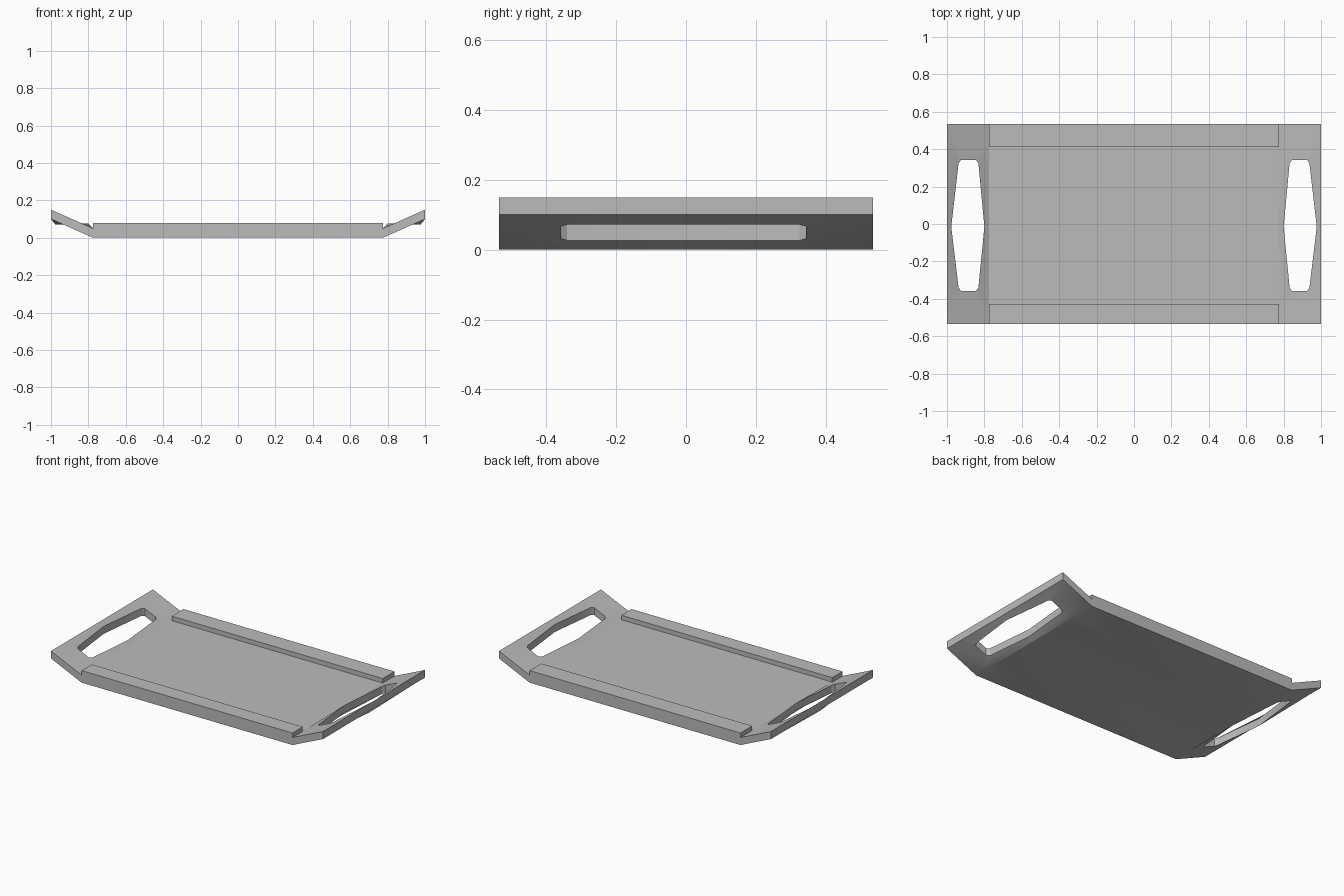
import bpy
import bmesh
import math

if "Cube" in bpy.data.objects:
    bpy.data.objects.remove(bpy.data.objects["Cube"], do_unlink=True)

FOLD, THICK, RAIL = 0.775, 0.05, 0.08     # fold position, board thickness, rail height
SLOPE = 0.1 / (1 - FOLD)
FRONT, FRONT_IN, MID, BACK_IN, BACK = -0.535, -0.428, -0.015, 0.412, 0.535

grey = bpy.data.materials.new("light grey")
grey.use_nodes = True
grey.diffuse_color = (0.5, 0.5, 0.5, 1)
grey.node_tree.nodes["Principled BSDF"].inputs["Base Color"].default_value = (0.5, 0.5, 0.5, 1)

bm = bmesh.new()


def face(points):
    bm.faces.new([bm.verts.new(p) for p in points])


def rise(x):
    return (x - FOLD) * SLOPE


# Flat centre: a raised-edge section swept along x
section = [(FRONT, 0), (FRONT_IN, 0), (MID, 0), (BACK_IN, 0), (BACK, 0), (BACK, THICK), (BACK, RAIL),
           (BACK_IN, RAIL), (BACK_IN, THICK), (MID, THICK), (FRONT_IN, THICK), (FRONT_IN, RAIL),
           (FRONT, RAIL), (FRONT, THICK)]
for a, b in zip(section, section[1:] + section[:1]):
    face([(-FOLD, *a), (FOLD, *a), (FOLD, *b), (-FOLD, *b)])

# Rail ends
for s in (-1, 1):
    for y0, y1 in ((FRONT, FRONT_IN), (BACK_IN, BACK)):
        face([(s * FOLD, y0, THICK), (s * FOLD, y1, THICK), (s * FOLD, y1, RAIL), (s * FOLD, y0, RAIL)])

# Upturned ends with a six-sided hand hole; its rim heights are held at the middle
rim = [(FOLD, MID), (FOLD, BACK_IN), (FOLD, BACK), (1, BACK), (1, BACK_IN),
       (1, MID), (1, FRONT_IN), (1, FRONT), (FOLD, FRONT), (FOLD, FRONT_IN)]
upper = [(0.832, 0.325), (0.845, 0.343), (0.925, 0.343), (0.938, 0.325)]
lower = [(x, 2 * MID - y + 0.015) for x, y in reversed(upper)]
hole = [(0.8, MID)] + upper + [(0.977, MID)] + lower


def rim_point(i, s, h):
    x, y = rim[i]
    return (s * x, y, rise(x) + h)


def hole_point(i, s, h):
    x, y = hole[i]
    return (s * x, y, rise(min(max(x, 0.835), 0.936)) + h)


n = len(rim)
for s in (-1, 1):
    for i in range(n):
        j = (i + 1) % n
        for h in (0, THICK):
            face([rim_point(i, s, h), rim_point(j, s, h), hole_point(j, s, h), hole_point(i, s, h)])
        face([hole_point(i, s, 0), hole_point(j, s, 0), hole_point(j, s, THICK), hole_point(i, s, THICK)])
        # Outer edge, left open where the panel meets the centre
        if rim[i][0] + rim[j][0] > 2 * FOLD + 0.01:
            face([rim_point(i, s, 0), rim_point(j, s, 0), rim_point(j, s, THICK), rim_point(i, s, THICK)])

bmesh.ops.remove_doubles(bm, verts=bm.verts, dist=0.0005)
bmesh.ops.recalc_face_normals(bm, faces=bm.faces)
mesh = bpy.data.meshes.new("serving_tray")
bm.to_mesh(mesh)
bm.free()
mesh.materials.append(grey)
tray = bpy.data.objects.new("serving_tray", mesh)
bpy.context.collection.objects.link(tray)

# Soft folds, crisp edges
bpy.ops.object.select_all(action="DESELECT")
tray.select_set(True)
bpy.context.view_layer.objects.active = tray
bpy.ops.object.shade_smooth_by_angle(angle=math.radians(30))
